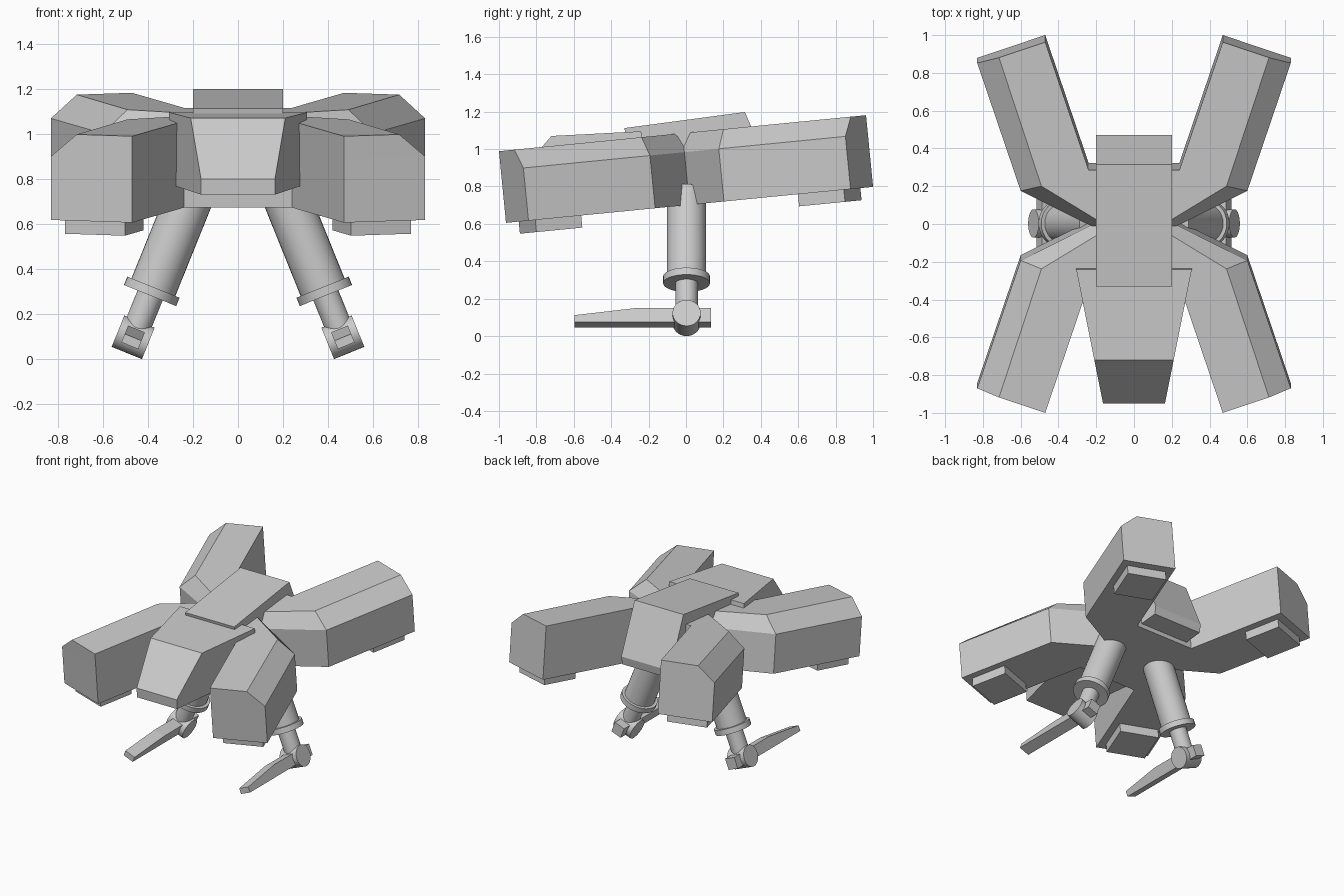
import bpy, bmesh, math
from mathutils import Matrix, Vector

if "Cube" in bpy.data.objects:
    bpy.data.objects.remove(bpy.data.objects["Cube"])

TILT = Matrix.Translation((0, 0, 0.7)) @ Matrix.Rotation(math.radians(5.6), 4, 'X') \
    @ Matrix.Translation((0, 0.019, 0))


def finish(name, bm, mat=Matrix(), smooth=False):
    bmesh.ops.dissolve_limit(bm, angle_limit=0.005, verts=bm.verts[:], edges=bm.edges[:])
    bmesh.ops.recalc_face_normals(bm, faces=bm.faces[:])
    me = bpy.data.meshes.new(name)
    bm.to_mesh(me)
    bm.free()
    me.transform(mat)
    ob = bpy.data.objects.new(name, me)
    bpy.context.collection.objects.link(ob)
    if smooth:
        bpy.ops.object.select_all(action='DESELECT')
        ob.select_set(True)
        bpy.context.view_layer.objects.active = ob
        bpy.ops.object.shade_smooth_by_angle(angle=math.radians(35))
    return ob


def loft(name, rings, mat=Matrix()):
    """Skin a stack of matching point rings and cap both ends."""
    bm = bmesh.new()
    rows = [[bm.verts.new(p) for p in r] for r in rings]
    n = len(rows[0])
    for a, b in zip(rows, rows[1:]):
        for i in range(n):
            bm.faces.new((a[i], a[(i + 1) % n], b[(i + 1) % n], b[i]))
    bm.faces.new(rows[0])
    bm.faces.new(rows[-1])
    return finish(name, bm, mat)


def side_profile(name, pts, half_width, mat=Matrix()):
    """Extrude a y-z profile across x; half_width is a function of y."""
    return loft(name, [[(s * half_width(y), y, z) for y, z in pts] for s in (-1, 1)], mat)


def cylinder(name, radius, z0, z1, mat):
    bm = bmesh.new()
    bmesh.ops.create_cone(bm, cap_ends=True, segments=32, radius1=radius, radius2=radius,
                          depth=z1 - z0, matrix=Matrix.Translation((0, 0, (z0 + z1) / 2)))
    return finish(name, bm, mat, True)


# X-shaped hull: one quadrant outline (waist, elbow, tip, tip, notch) mirrored four ways
def outline(quadrant, z):
    q = quadrant
    right = [(x, -y) for x, y in reversed(q[1:])] + q
    return [(x, y, z) for x, y in right] + [(-x, y, z) for x, y in reversed(right)]


OUTER = [(0.23, 0), (0.60, 0.185), (0.83, 0.865), (0.47, 0.986), (0.24, 0.305)]
TOP = [(0.13, 0), (0.49, 0.22), (0.715, 0.904), (0.47, 0.986), (0.24, 0.305)]
loft("four_arm_hull", [outline(OUTER, 0), outline(OUTER, 0.283), outline(TOP, 0.385)], TILT)

# Pads under the arm tips
for sx, side in ((-1, "left"), (1, "right")):
    for sy, end in ((-1, "front"), (1, "rear")):
        bm = bmesh.new()
        bmesh.ops.create_cube(bm, size=1, matrix=Matrix.Diagonal((0.28, 0.26, 0.10, 1)))
        place = Matrix.Translation((sx * 0.593, sy * 0.75, -0.015)) \
            @ Matrix.Rotation(-sx * sy * math.radians(18.5), 4, 'Z')
        finish(f"{end}_{side}_pad", bm, TILT @ place)

# Tapered nose
side_profile("nose", [(-0.24, 1.095), (-0.72, 1.07), (-0.95, 0.80), (-0.945, 0.73), (-0.205, 0.78)],
             lambda y: 0.31 - 0.2 * (-0.22 - y))

# Top plate running back into the sloped tail block
side_profile("top_plate", [(-0.325, 1.09), (-0.33, 1.112), (0.315, 1.198), (0.47, 0.84),
                           (0.46, 0.78), (0.2, 0.755), (0.1, 1.0), (-0.2, 1.03)], lambda y: 0.2)

# Splayed legs with skids
for s, side in ((-1, "left"), (1, "right")):
    leg = Matrix.Translation((s * 0.465, 0.003, 0.097)) @ Matrix.Rotation(-s * math.radians(22), 4, 'Y')
    cylinder(f"{side}_upper_leg", 0.105, 0.22, 0.73, leg)
    cylinder(f"{side}_leg_collar", 0.125, 0.2, 0.24, leg)
    cylinder(f"{side}_lower_leg", 0.06, 0, 0.25, leg)
    cylinder(f"{side}_ankle", 0.075, -0.0725, 0.0725, leg @ Matrix.Rotation(math.pi / 2, 4, 'Y'))
    side_profile(f"{side}_skid", [(-0.6, -0.04), (0.13, -0.04), (0.13, 0.04), (-0.28, 0.04), (-0.6, 0.0)],
                 lambda y: 0.04, leg)
